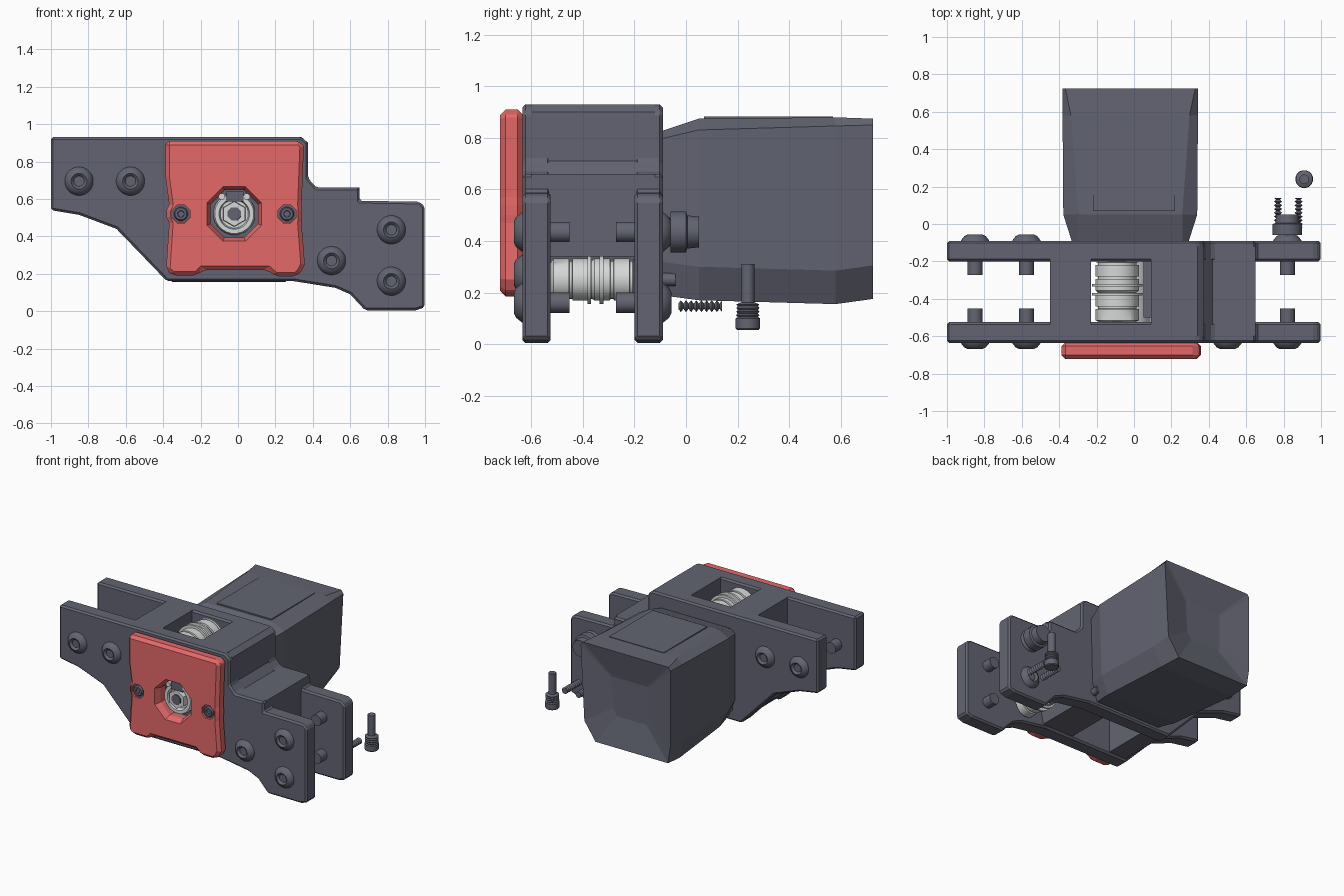
import bpy, bmesh, math
from mathutils import Vector

cube = bpy.data.objects.get("Cube")
if cube:
    bpy.data.objects.remove(cube, do_unlink=True)


def material(name, rgb):
    m = bpy.data.materials.new(name)
    m.use_nodes = True
    m.diffuse_color = (*rgb, 1)
    m.node_tree.nodes["Principled BSDF"].inputs["Base Color"].default_value = (*rgb, 1)
    return m


DARK = material("dark grey", (0.122, 0.127, 0.165))
RED = material("red", (0.78, 0.14, 0.14))
LIGHT = material("light grey", (0.67, 0.68, 0.68))


def finish(name, bm, mat, smooth=False):
    bmesh.ops.recalc_face_normals(bm, faces=bm.faces)
    mesh = bpy.data.meshes.new(name)
    bm.to_mesh(mesh)
    bm.free()
    mesh.materials.append(mat)
    ob = bpy.data.objects.new(name, mesh)
    bpy.context.collection.objects.link(ob)
    if smooth:
        activate(ob)
        bpy.ops.object.shade_smooth_by_angle(angle=math.radians(35))
    return ob


def activate(ob):
    bpy.ops.object.select_all(action="DESELECT")
    ob.select_set(True)
    bpy.context.view_layer.objects.active = ob


def loft(name, rings, mat, smooth=False):
    """Skin a list of equal-length point rings and cap both ends."""
    bm = bmesh.new()
    loops = [[bm.verts.new(p) for p in ring] for ring in rings]
    n = len(loops[0])
    for a, b in zip(loops, loops[1:]):
        for i in range(n):
            j = (i + 1) % n
            bm.faces.new((a[i], a[j], b[j], b[i]))
    bm.faces.new(loops[0])
    bm.faces.new(loops[-1])
    return finish(name, bm, mat, smooth)


def prism(name, profile, y0, y1, mat, bevel=0.0):
    """Extrude an x-z profile along y."""
    ob = loft(name, [[(x, y, z) for x, z in profile] for y in (y0, y1)], mat)
    if bevel:
        mod = ob.modifiers.new("bevel", "BEVEL")
        mod.width = bevel
        mod.segments = 1
        mod.limit_method = "ANGLE"
        mod.angle_limit = math.radians(40)
        activate(ob)
        bpy.ops.object.modifier_apply(modifier="bevel")
    return ob


def rect(x0, x1, z0, z1):
    return [(x0, z0), (x1, z0), (x1, z1), (x0, z1)]


def lathe(name, x, y, z, profile, mat, axis="y", segs=24):
    """Turn (distance, radius) pairs around the y or z axis."""
    rings = []
    for t, r in profile:
        ring = []
        for i in range(segs):
            a = math.tau * (i + 0.5) / segs
            u, v = r * math.cos(a), r * math.sin(a)
            ring.append((x + u, y + t, z + v) if axis == "y" else (x + u, y + v, z + t))
        rings.append(ring)
    return loft(name, rings, mat, segs > 8)


def cut(ob, cutter):
    mod = ob.modifiers.new("hole", "BOOLEAN")
    mod.operation = "DIFFERENCE"
    mod.object = cutter
    mod.solver = "EXACT"
    activate(ob)
    bpy.ops.object.modifier_apply(modifier="hole")


# Bracket side plates share one outline
outline = [(-1, 0.93), (0.34, 0.93), (0.375, 0.9), (0.375, 0.71), (0.42, 0.66),
           (0.65, 0.66), (0.65, 0.59), (0.97, 0.585), (0.998, 0.56), (0.998, 0.02),
           (0.95, 0.004), (0.68, 0.004), (0.6, 0.09), (0.52, 0.125), (0.3, 0.16),
           (-0.38, 0.16), (-0.65, 0.44), (-0.85, 0.515), (-1, 0.54)]
front_plate = prism("front_plate", outline, -0.635, -0.525, DARK, 0.012)
back_plate = prism("back_plate", outline, -0.2, -0.09, DARK, 0.012)

# Bracket core, flush with the plates and left open around the pulleys
prism("core_left", [(-0.45, 0.93), (-0.23, 0.93), (-0.23, 0.175), (-0.37, 0.175),
                    (-0.45, 0.25)], -0.6, -0.12, DARK)
prism("core_right", [(0.09, 0.93), *outline[1:6], (0.65, 0.34), (0.37, 0.34),
                     (0.34, 0.175), (0.09, 0.175)], -0.6, -0.12, DARK)
prism("inner_ledge", rect(0.05, 0.1, 0.3, 0.7), -0.5, -0.2, DARK)

# Red cover with side notches and a recessed lower edge
cover = prism("red_cover", [(-0.388, 0.91), (0.335, 0.91), (0.352, 0.88), (0.34, 0.57),
                            (0.343, 0.54), (0.343, 0.5), (0.34, 0.47), (0.357, 0.25),
                            (0.337, 0.21), (0.31, 0.185), (0.2, 0.185), (0.16, 0.22),
                            (-0.19, 0.22), (-0.22, 0.19), (-0.35, 0.19), (-0.385, 0.22),
                            (-0.368, 0.47), (-0.382, 0.5), (-0.382, 0.54), (-0.368, 0.57),
                            (-0.388, 0.72)], -0.722, -0.632, RED, 0.024)
bore = lathe("bore_cutter", -0.02, -0.8, 0.52, [(0, 0.2), (0.08, 0.157), (0.12, 0.138),
                                               (0.34, 0.138)], DARK, segs=8)
for part in (cover, front_plate):
    cut(part, bore)
bpy.data.objects.remove(bore, do_unlink=True)

# Cover screws in dark pockets
for side, x in (("left", 0.262), ("right", -0.305)):
    pocket = lathe("pocket_cutter", x, -0.8, 0.52, [(0, 0.052), (0.115, 0.052)], DARK, segs=8)
    cut(cover, pocket)
    bpy.data.objects.remove(pocket, do_unlink=True)
    lathe(f"cover_seat_{side}", x, -0.708, 0.52, [(0, 0.051), (0.05, 0.051)], DARK, segs=8)
    lathe(f"cover_screw_{side}", x, -0.722, 0.52,
          [(0.01, 0.016), (0, 0.018), (0, 0.032), (0.01, 0.038), (0.02, 0.038)], DARK, segs=12)

# Drive hub seen through the cover
lathe("hub_backing", -0.02, -0.62, 0.52, [(0, 0.137), (0.06, 0.137)], DARK, segs=8)
lathe("drive_hub", -0.02, -0.67, 0.52, [(0.03, 0.075), (0, 0.082), (0, 0.105), (0.02, 0.113),
                                       (0.47, 0.1)], LIGHT)
lathe("hub_collar", -0.02, -0.68, 0.52, [(0, 0.066), (0.06, 0.07)], LIGHT, segs=6)
lathe("hub_shaft", -0.02, -0.687, 0.52, [(0, 0.038), (0.06, 0.04)], DARK, segs=8)
prism("hub_key", rect(-0.065, 0.03, 0.585, 0.64), -0.678, -0.62, DARK)
for side, x in (("left", 0.047), ("right", -0.087)):
    lathe(f"hub_pin_{side}", x, -0.682, 0.613, [(0, 0.018), (0.05, 0.018)], LIGHT, segs=12)


# Grooved belt pulleys
def pulley(name, x, z, r):
    prof = [(0, r * 0.8), (0.01, r * 0.97)]
    for start in (0.01, 0.085, 0.17, 0.245):
        prof += [(start, r * 0.97), (start + 0.06, r * 0.97),
                 (start + 0.062, r * 0.86), (start + 0.073, r * 0.86)]
    prof += [(0.32, r * 0.97), (0.33, r * 0.8)]
    lathe(name, x, -0.525, z, prof, LIGHT)
    for y in (-0.382, -0.335):
        lathe(name + "_flange", x, y, z, [(0, r * 1.13), (0.014, r * 1.13)], LIGHT)


pulley("upper_pulley", -0.09, 0.79, 0.12)
pulley("lower_idler", 0.5, 0.25, 0.085)

# Button-head bolts through both plates
HEAD = [(-0.016, 0.028), (-0.022, 0.032), (-0.03, 0.042), (-0.022, 0.058), (0, 0.076),
        (0.01, 0.078), (0.012, 0.04), (0.185, 0.04)]
for i, (x, z) in enumerate([(-0.85, 0.695), (-0.575, 0.695), (0.82, 0.435), (0.82, 0.16)]):
    lathe(f"front_bolt_{i}", x, -0.638, z, HEAD, DARK)
    lathe(f"back_bolt_{i}", x, -0.087, z, [(-t, r) for t, r in HEAD], DARK)
lathe("idler_bolt", 0.5, -0.638, 0.27, HEAD, DARK)
for side, x in (("left", 0.27), ("right", -0.29)):
    lathe(f"motor_screw_{side}", x, -0.1, 0.25, [(0, 0.026), (0.06, 0.026)], DARK, segs=12)
lathe("tension_knob", 0.82, -0.06, 0.435, [(0, 0.08), (0.06, 0.08), (0.065, 0.065),
                                          (0.11, 0.06)], DARK)

# Threaded studs behind the right wing
for side, x in (("outer", 0.88), ("inner", 0.77)):
    thread = [(0.02 * i + d, r) for i in range(9) for d, r in ((0, 0.01), (0.01, 0.023))]
    lathe(f"stud_{side}", x, -0.03, 0.147, thread, DARK, segs=10)

# Loose thumb screw standing behind the bracket
grip = [(0.05 + 0.014 * i + d, r) for i in range(4) for d, r in ((0, 0.04), (0.007, 0.046))]
lathe("loose_screw", 0.91, 0.24, 0.055, [(0, 0.043), (0.006, 0.048), (0.045, 0.048)] + grip
      + [(0.107, 0.026), (0.255, 0.026)], DARK, axis="z", segs=16)


# Motor housing: sections along y with steep lower flanks and narrowed top edges
def section(y, x0, x1, z0, z1, top, left, right):
    shoulder = z1 - 0.02 - top * 0.3
    return [(x0, y, z0 + 0.13), (x0 + right, y, z0), (x1 - left, y, z0),
            (x1 - left * 0.25, y, z0 + 0.13), (x1, y, shoulder), (x1 - top, y, z1),
            (x0 + top, y, z1), (x0, y, shoulder)]


rear = section(0.725, -0.382, 0.342, 0.175, 0.875, 0.015, 0.12, 0.02)
mid = Vector((-0.02, 0.67, 0.52))
dent = [Vector(p).lerp(mid, 0.6) for p in rear]
for v in dent:
    v.y = 0.68
loft("motor_housing", [section(-0.1, -0.33, 0.29, 0.19, 0.825, 0.03, 0.05, 0.05),
                       section(0.05, -0.378, 0.338, 0.17, 0.875, 0.08, 0.07, 0.07),
                       section(0.58, -0.382, 0.342, 0.155, 0.88, 0.045, 0.09, 0.03),
                       rear, dent], DARK)
prism("motor_top_panel", rect(-0.22, 0.22, 0.86, 0.884), 0.07, 0.57, DARK)
